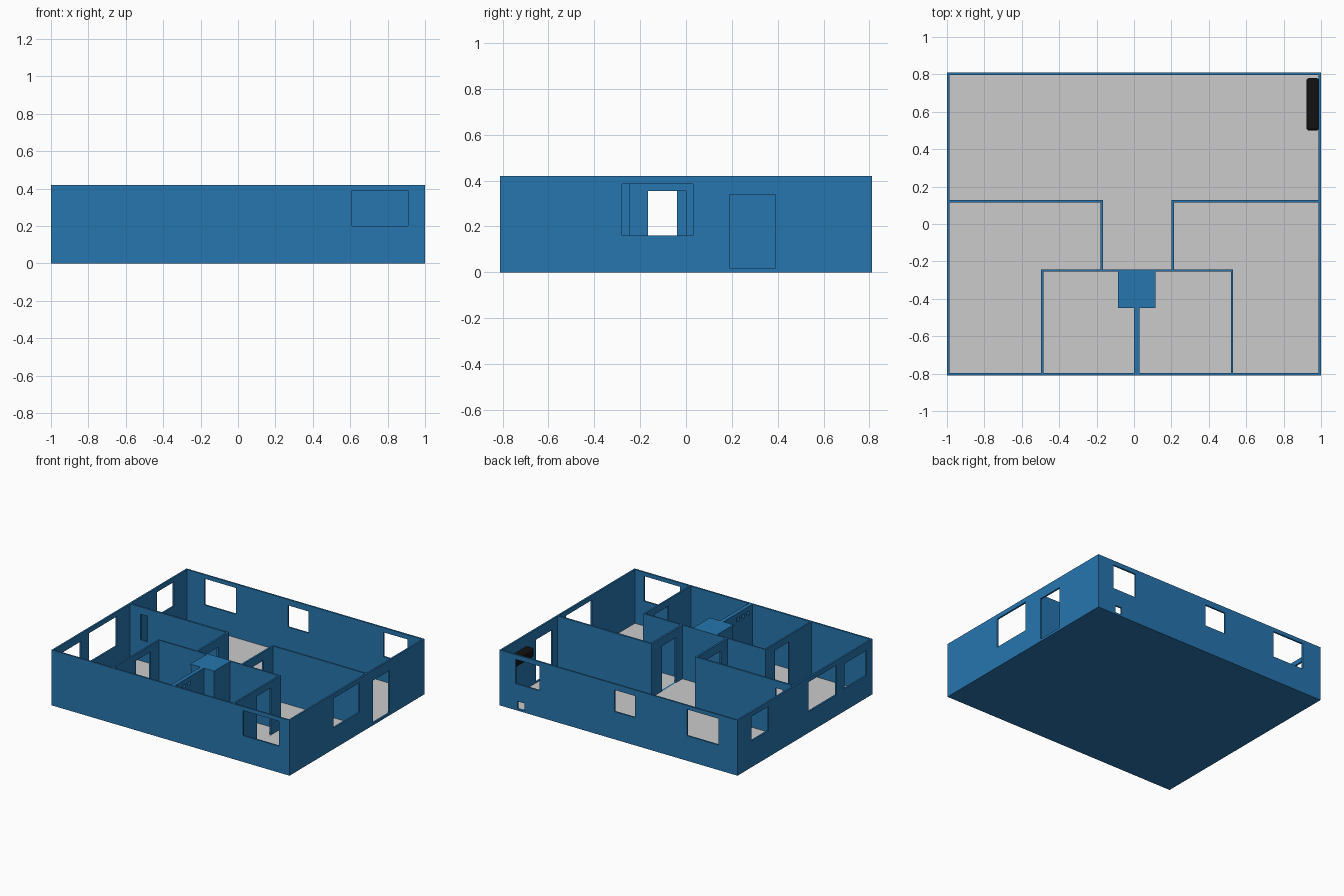
import bpy, bmesh
from mathutils import Vector

if "Cube" in bpy.data.objects:
    bpy.data.objects.remove(bpy.data.objects["Cube"])

H = 0.42      # wall top
Z0 = 0.006    # wall base


def material(name, col):
    m = bpy.data.materials.new(name)
    m.diffuse_color = (*col, 1)
    m.use_nodes = True
    m.node_tree.nodes["Principled BSDF"].inputs["Base Color"].default_value = m.diffuse_color
    return m


BLUE = material("blue_paint", (0.02, 0.18, 0.43))
BLACK = material("black_plastic", (0.006, 0.006, 0.006))


def finish(bm, name, mat):
    bmesh.ops.recalc_face_normals(bm, faces=bm.faces)
    me = bpy.data.meshes.new(name)
    bm.to_mesh(me)
    bm.free()
    ob = bpy.data.objects.new(name, me)
    bpy.context.collection.objects.link(ob)
    if mat:
        me.materials.append(mat)
    return ob


def box(name, lo, hi, mat=None):
    bm = bmesh.new()
    bmesh.ops.create_cube(bm, size=1)
    for v in bm.verts:
        v.co = Vector([lo[i] if v.co[i] < 0 else hi[i] for i in range(3)])
    return finish(bm, name, mat)


def wall(name, axis, pos, thick, a, b, openings=()):
    """Wall running along axis from a to b; openings are (start, end, z0, z1)."""
    us = sorted({a, b, *[o[0] for o in openings], *[o[1] for o in openings]})
    zs = sorted({Z0, H, *[o[2] for o in openings], *[o[3] for o in openings]})

    def pt(u, z):
        return (u, pos, z) if axis == "x" else (pos, u, z)

    bm = bmesh.new()
    grid = [[bm.verts.new(pt(u, z)) for z in zs] for u in us]
    for i in range(len(us) - 1):
        for j in range(len(zs) - 1):
            u, z = (us[i] + us[i + 1]) / 2, (zs[j] + zs[j + 1]) / 2
            if not any(o[0] < u < o[1] and o[2] < z < o[3] for o in openings):
                bm.faces.new((grid[i][j], grid[i + 1][j], grid[i + 1][j + 1], grid[i][j + 1]))
    loose = [v for v in bm.verts if not v.link_faces]
    bmesh.ops.delete(bm, geom=loose, context="VERTS")
    ext = bmesh.ops.extrude_face_region(bm, geom=bm.faces[:], use_keep_orig=True)
    moved = [g for g in ext["geom"] if isinstance(g, bmesh.types.BMVert)]
    off = (0, thick, 0) if axis == "x" else (thick, 0, 0)
    bmesh.ops.translate(bm, verts=moved, vec=off)
    return finish(bm, name, BLUE)


# Foundation and grey floor
box("foundation", (-1, -0.81, 0), (1, 0.81, 0.006), BLUE)
box("floor", (-0.987, -0.797, 0.006), (0.987, 0.797, 0.012))

# Outer walls with windows, entrance door and low vent
T = 0.013
wall("front_wall", "x", -0.81, T, -1, 1, [(0.61, 0.91, 0.20, 0.39)])
wall("back_wall", "x", 0.81 - T, T, -1, 1, [
    (-0.84, -0.575, 0.19, 0.39), (-0.14, 0.035, 0.21, 0.375),
    (0.665, 0.865, 0.20, 0.385), (0.79, 0.848, 0.015, 0.07)])
wall("left_wall", "y", -1, T, -0.81 + T, 0.81 - T, [
    (-0.74, -0.475, 0.17, 0.36), (-0.378, -0.04, 0.16, 0.385), (0.44, 0.64, 0.20, 0.385)])
wall("right_wall", "y", 1 - T, T, -0.81 + T, 0.81 - T, [
    (-0.28, 0.03, 0.16, 0.385), (0.19, 0.39, 0.018, 0.34)])

# Living room partitions
wall("left_living_partition", "x", 0.115, 0.014, -0.99, -0.165, [(-0.90, -0.84, 0.17, 0.365)])
wall("right_living_partition", "x", 0.115, 0.014, 0.20, 0.99)

# Corridor side walls and bathroom side walls, each with a door
for side, hall_x, bath_x in (("left", -0.179, -0.496), ("right", 0.20, 0.518)):
    wall(side + "_corridor_wall", "y", hall_x, 0.014, -0.25, 0.115,
         [(-0.165, 0.0, 0.012, 0.355)])
    wall(side + "_bathroom_wall", "y", bath_x, 0.012, -0.80, -0.25,
         [(-0.53, -0.36, 0.012, 0.37)])

# Bathroom back wall, dividing wall with three small vents
wall("bathroom_back_wall", "x", -0.255, 0.011, -0.496, 0.53)
wall("bathroom_divider", "y", 0.0, 0.03, -0.80, -0.45,
     [(y, y + 0.03, 0.355, 0.385) for y in (-0.76, -0.70, -0.64)])

# Service shaft with a cap
box("service_shaft", (-0.08, -0.445, Z0), (0.11, -0.255, 0.41), BLUE)
box("shaft_cap", (-0.085, -0.45, 0.405), (0.115, -0.25, H), BLUE)

# Black wall unit high on the right wall, rounded at its front edges
unit = box("wall_unit", (0.922, 0.50, 0.27), (0.99, 0.78, 0.34), BLACK)
bev = unit.modifiers.new("round", "BEVEL")
bev.width = 0.015
bev.segments = 4
